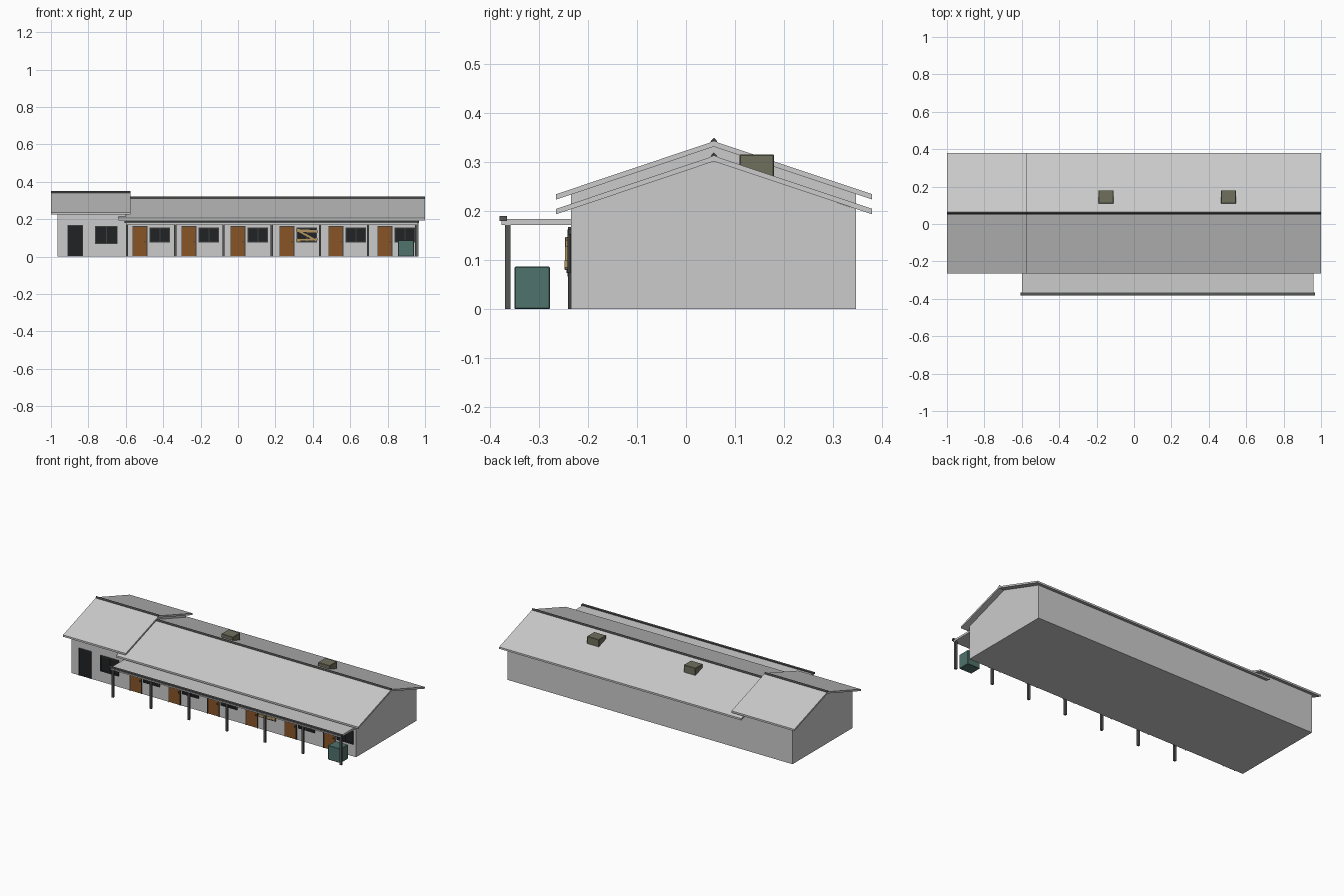
import bpy
import math

if "Cube" in bpy.data.objects:
    bpy.data.objects.remove(bpy.data.objects["Cube"])


def material(name, rgb):
    m = bpy.data.materials.new(name)
    m.diffuse_color = (*rgb, 1)
    m.use_nodes = True
    m.node_tree.nodes["Principled BSDF"].inputs["Base Color"].default_value = m.diffuse_color
    return m


BROWN = material("door_wood", (0.25, 0.09, 0.02))
DARK = material("dark_glass", (0.015, 0.016, 0.018))
FRAME = material("frame_metal", (0.05, 0.05, 0.048))
STEEL = material("post_steel", (0.09, 0.095, 0.09))
TAN = material("board_wood", (0.45, 0.30, 0.12))
TEAL = material("tank_teal", (0.08, 0.17, 0.15))
OLIVE = material("vent_olive", (0.16, 0.16, 0.11))


def add_mesh(name, verts, faces, mat=None):
    me = bpy.data.meshes.new(name)
    me.from_pydata(verts, [], faces)
    ob = bpy.data.objects.new(name, me)
    bpy.context.collection.objects.link(ob)
    if mat:
        me.materials.append(mat)
    return ob


def prism(name, x0, x1, profile, mat=None):
    """Extrude a (y, z) profile, listed counter-clockwise, along x."""
    n = len(profile)
    verts = [(x, y, z) for x in (x0, x1) for y, z in profile]
    faces = [tuple(reversed(range(n))), tuple(range(n, 2 * n))]
    faces += [(i, (i + 1) % n, n + (i + 1) % n, n + i) for i in range(n)]
    return add_mesh(name, verts, faces, mat)


def box(name, x0, x1, y0, y1, z0, z1, mat=None):
    return prism(name, x0, x1, [(y0, z0), (y1, z0), (y1, z1), (y0, z1)], mat)


def bevelled(ob, width):
    b = ob.modifiers.new("bevel", "BEVEL")
    b.width, b.segments = width, 1


FRONT, BACK, RIDGE = -0.235, 0.347, 0.057
EAVE_F, EAVE_B = -0.265, 0.38


def wing(name, wx0, wx1, rx0, rx1, wall_z, rise):
    """Gabled block with a thin chevron roof and ridge cap."""
    top = wall_z + rise
    prism(name + "_walls", wx0, wx1, [(FRONT, 0), (BACK, 0), (BACK, wall_z),
                                      (RIDGE, top), (FRONT, wall_z)])
    ez, t = wall_z - 0.011, 0.011
    prism(name + "_roof", rx0, rx1, [(EAVE_F, ez), (RIDGE, top), (EAVE_B, ez),
                                     (EAVE_B, ez + t), (RIDGE, top + t), (EAVE_F, ez + t)])
    prism(name + "_ridge_cap", rx0, rx1, [(RIDGE - 0.008, top + 0.007), (RIDGE + 0.008, top + 0.007),
                                          (RIDGE + 0.005, top + 0.013), (RIDGE, top + 0.018),
                                          (RIDGE - 0.005, top + 0.013)], FRAME)


wing("low_wing", -0.60, 0.965, -0.64, 1.0, 0.205, 0.097)
wing("high_wing", -0.965, -0.60, -1.0, -0.575, 0.235, 0.097)


def border(name, x0, x1, z0, z1, w, y0, sill=True):
    box(name + "_left", x0, x0 + w, y0, FRONT, z0, z1, FRAME)
    box(name + "_right", x1 - w, x1, y0, FRONT, z0, z1, FRAME)
    box(name + "_top", x0 + w, x1 - w, y0, FRONT, z1 - w, z1, FRAME)
    if sill:
        box(name + "_sill", x0 + w, x1 - w, y0, FRONT, z0, z0 + w, FRAME)


def window(name, x0, x1, z0, z1):
    box(name + "_glass", x0, x1, FRONT - 0.003, FRONT, z0, z1, DARK)
    border(name + "_frame", x0, x1, z0, z1, 0.005, FRONT - 0.007)
    c = (x0 + x1) / 2
    box(name + "_mullion", c - 0.0025, c + 0.0025, FRONT - 0.006, FRONT, z0, z1, FRAME)


def door(name, x0, x1, z1, mat):
    border(name + "_frame", x0, x1, 0, z1, 0.004, FRONT - 0.006, False)
    box(name + "_leaf", x0 + 0.004, x1 - 0.004, FRONT - 0.004, FRONT, 0.002, z1 - 0.004, mat)


# High wing entrance and window
door("entrance", -0.912, -0.828, 0.168, DARK)
window("entrance_window", -0.765, -0.643, 0.067, 0.163)

# Six rooms, each with a door and a window
for i in range(6):
    x = -0.565 + 0.262 * i
    door(f"room_door_{i}", x, x + 0.08, 0.163, BROWN)
    box(f"room_handle_{i}", x + 0.066, x + 0.071, FRONT - 0.009, FRONT, 0.074, 0.082, FRAME)
    if i != 3:
        window(f"room_window_{i}", x + 0.092, x + 0.202, 0.075, 0.154)
    else:
        window("boarded_window", x + 0.092, x + 0.202, 0.075, 0.154)
        cx = x + 0.147
        # Nailed boards: (z centre, tilt)
        for k, (z, a) in enumerate([(0.137, -3), (0.113, -28), (0.09, 2)]):
            ob = box(f"window_board_{k}", -0.057, 0.057, -0.003, 0.003, -0.007, 0.007, TAN)
            ob.location = (cx, FRONT - 0.008 - 0.001 * k, z)
            ob.rotation_euler.y = math.radians(-a)

# Veranda: roof slab, gutter and posts
box("veranda_roof", -0.60, 0.96, -0.377, FRONT, 0.172, 0.184)
box("veranda_gutter", -0.607, 0.967, -0.381, -0.366, 0.180, 0.190, STEEL)
for i in range(7):
    x = -0.593 + 0.2577 * i
    box(f"veranda_post_{i}", x - 0.006, x + 0.006, -0.37, -0.358, 0, 0.173, STEEL)

# Water tank under the veranda
bevelled(box("water_tank", 0.855, 0.94, -0.35, -0.278, 0, 0.087, TEAL), 0.002)

# Roof vents on the back slope
for i, x in enumerate((-0.15, 0.505)):
    bevelled(box(f"roof_vent_{i}", x - 0.04, x + 0.04, 0.109, 0.18, 0.262, 0.316, OLIVE), 0.002)
